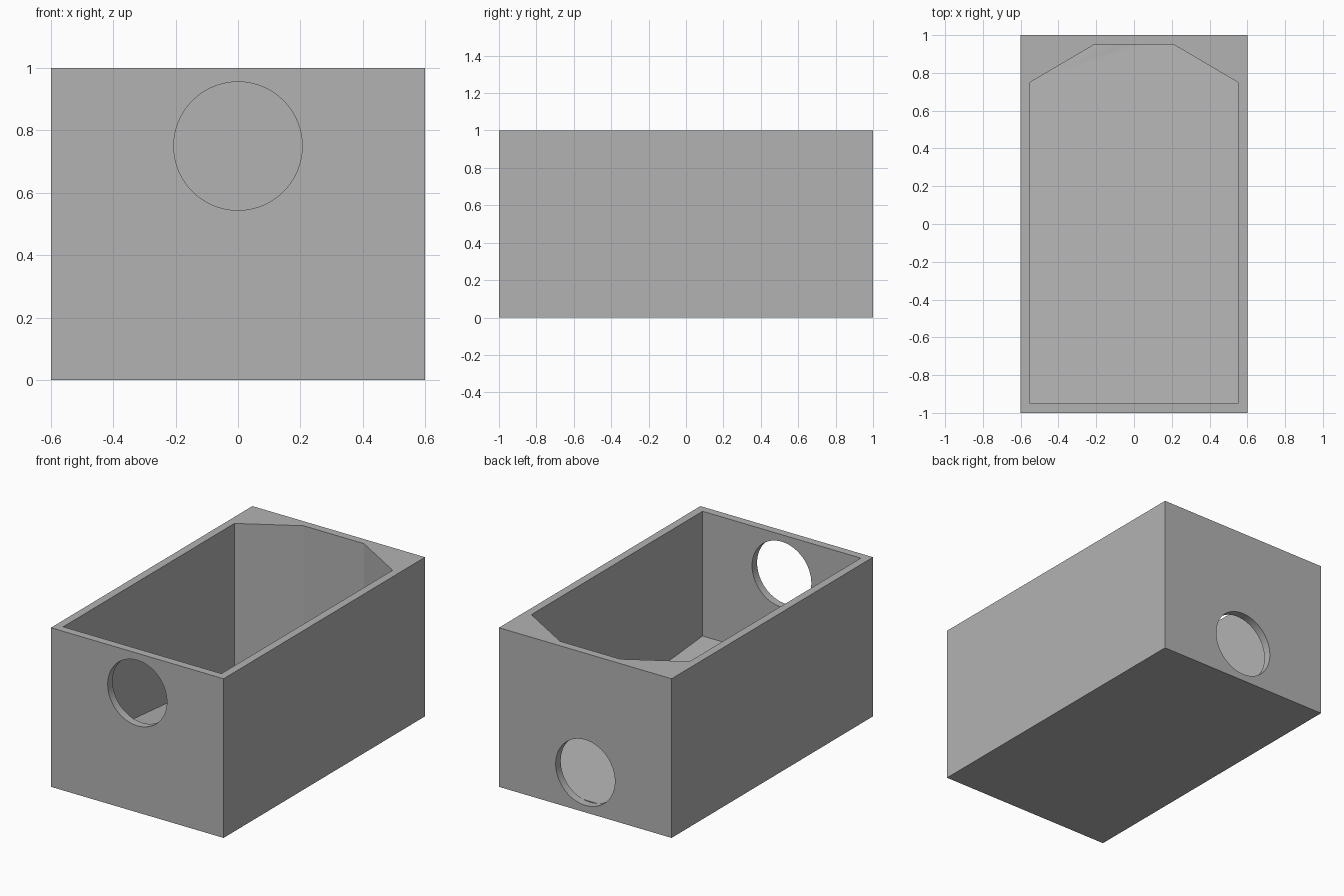
import bpy
import bmesh
import math
from mathutils import Matrix, Vector

cube = bpy.data.objects.get("Cube")
if cube:
    bpy.data.objects.remove(cube, do_unlink=True)

WIDTH, LENGTH, HEIGHT, WALL = 1.2, 2.0, 1.0, 0.05
HOLE_RADIUS = 0.206
FLOOR_TILT = math.tan(math.radians(5))

grey = bpy.data.materials.new("plain grey")
grey.use_nodes = True
grey.diffuse_color = (0.45, 0.45, 0.45, 1)
grey.node_tree.nodes["Principled BSDF"].inputs["Base Color"].default_value = grey.diffuse_color


def make_object(name, bm):
    bmesh.ops.recalc_face_normals(bm, faces=bm.faces)
    mesh = bpy.data.meshes.new(name)
    bm.to_mesh(mesh)
    bm.free()
    mesh.materials.append(grey)
    obj = bpy.data.objects.new(name, mesh)
    bpy.context.collection.objects.link(obj)
    return obj


def cut(target, cutter):
    """Subtract the cutter for good, then discard it."""
    cutter.hide_render = True
    mod = target.modifiers.new("cut", "BOOLEAN")
    mod.operation, mod.solver, mod.object = "DIFFERENCE", "EXACT", cutter
    bpy.context.view_layer.objects.active = target
    bpy.ops.object.modifier_apply(modifier=mod.name)
    bpy.data.objects.remove(cutter, do_unlink=True)


# Outer block
bm = bmesh.new()
bmesh.ops.create_cube(bm, size=1, matrix=Matrix.Translation((0, 0, HEIGHT / 2))
                      @ Matrix.Diagonal((WIDTH, LENGTH, HEIGHT, 1)))
box = make_object("open_box", bm)

# Cavity with angled back corners and a floor that slopes down to the back
half_w, end = WIDTH / 2 - WALL, LENGTH / 2 - WALL
right_side = [(half_w, -end), (half_w, 0.75), (0.21, end)]
outline = right_side + [(-x, y) for x, y in reversed(right_side)]
bm = bmesh.new()
floor = bm.faces.new([bm.verts.new((x, y, WALL + (end - y) * FLOOR_TILT)) for x, y in outline])
extruded = bmesh.ops.extrude_face_region(bm, geom=[floor], use_keep_orig=True)
for v in extruded["geom"]:
    if isinstance(v, bmesh.types.BMVert):
        v.co.z = HEIGHT + 0.2
cut(box, make_object("cavity_cutter", bm))

# Round holes: high in the front wall, low in the back wall
for side, z in ((-1, 0.75), (1, 0.25)):
    bm = bmesh.new()
    bmesh.ops.create_cone(bm, cap_ends=True, segments=64, radius1=HOLE_RADIUS,
                          radius2=HOLE_RADIUS, depth=0.2,
                          matrix=Matrix.Translation(Vector((0, side * (end + 0.1), z)))
                          @ Matrix.Rotation(math.pi / 2, 4, "X"))
    cut(box, make_object("hole_cutter", bm))

# Smooth hole rims, crisp box edges
bpy.ops.object.select_all(action="DESELECT")
box.select_set(True)
bpy.context.view_layer.objects.active = box
bpy.ops.object.shade_smooth_by_angle(angle=math.radians(20))
